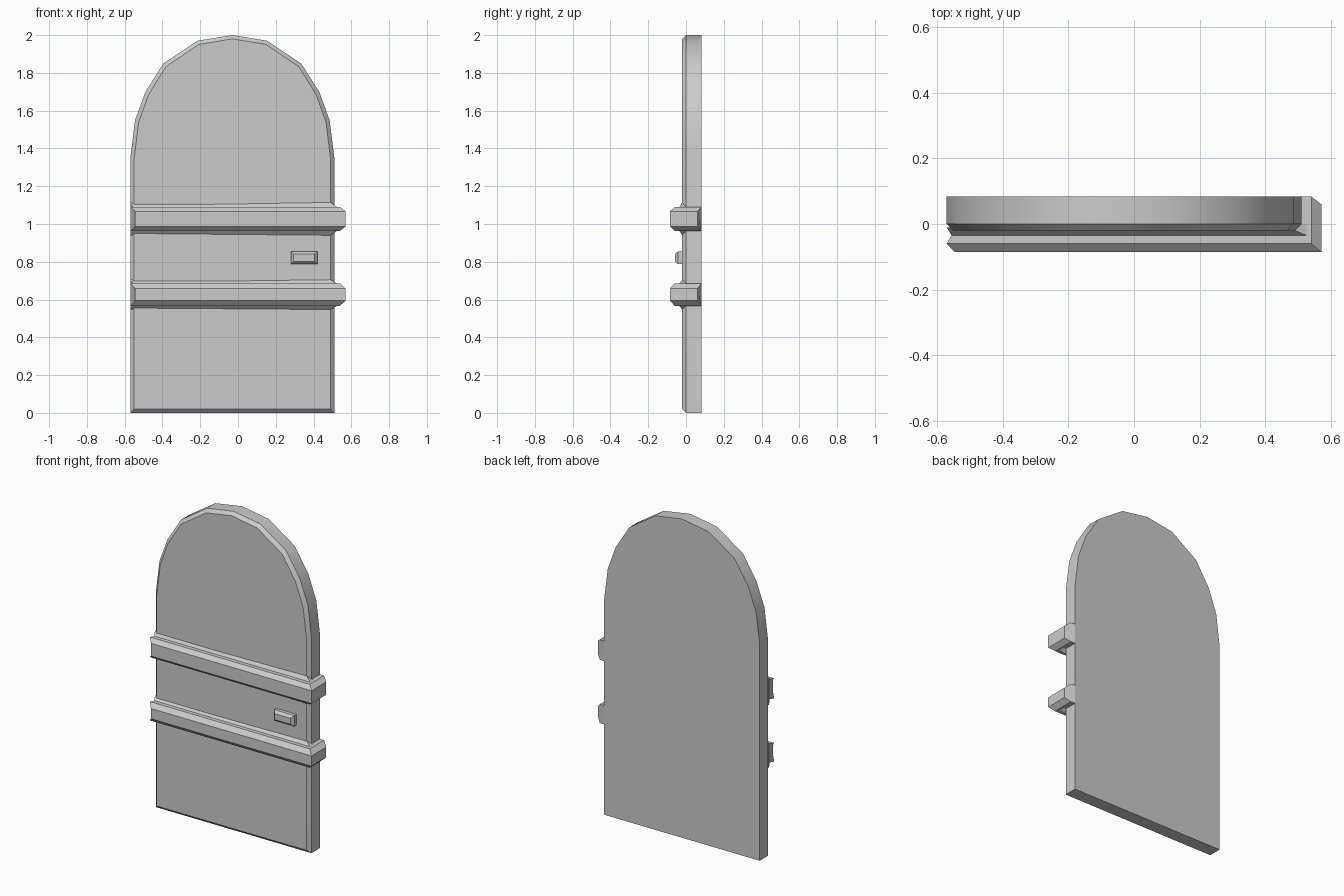
import bpy, bmesh, math

if "Cube" in bpy.data.objects:
    bpy.data.objects.remove(bpy.data.objects["Cube"])


def loft(name, rings):
    """Skin a list of equal-length vertex rings and cap both ends."""
    bm = bmesh.new()
    vs = [[bm.verts.new(p) for p in ring] for ring in rings]
    n = len(vs[0])
    for a, b in zip(vs, vs[1:]):
        for i in range(n):
            j = (i + 1) % n
            bm.faces.new((a[i], a[j], b[j], b[i]))
    bm.faces.new(vs[0])
    bm.faces.new(vs[-1])
    bmesh.ops.recalc_face_normals(bm, faces=bm.faces)
    me = bpy.data.meshes.new(name)
    bm.to_mesh(me)
    bm.free()
    ob = bpy.data.objects.new(name, me)
    bpy.context.collection.objects.link(ob)
    return ob


# Arched door slab, front edge chamfered
CX, BACK = -0.03, 0.083
half = [(0.54, 0), (0.54, 1.35), (0.515, 1.55), (0.46, 1.70), (0.365, 1.85), (0.185, 1.97)]
outline = half + [(0, 2.0)] + [(-x, z) for x, z in reversed(half)]


def slab_ring(y, inset):
    return [(CX + x * (1 - inset / 0.54), y, inset + z * (1 - inset)) for x, z in outline]


slab = loft("door_slab", [slab_ring(BACK, 0), slab_ring(0, 0), slab_ring(-0.02, 0.02)])
bpy.context.view_layer.objects.active = slab
slab.select_set(True)
bpy.ops.object.shade_smooth_by_angle(angle=math.radians(30))


# Bands that cross the front and wrap round the right edge to the back
def band(name, z, face_h, mid_h, flare_h):
    # each station: half profile from the slab outwards as (x, y, half height)
    stations = [
        [(-0.57, -0.01, flare_h), (-0.555, -0.035, mid_h), (-0.57, -0.06, mid_h), (-0.545, -0.085, face_h)],
        [(0.49, -0.02, flare_h), (0.525, -0.035, mid_h), (0.54, -0.06, mid_h), (0.57, -0.085, face_h)],
        [(0.51, 0, mid_h), (0.525, 0, mid_h), (0.54, 0, mid_h), (0.57, 0, face_h)],
        [(0.51, BACK, mid_h), (0.525, BACK, mid_h), (0.54, BACK, mid_h), (0.57, 0.06, face_h)],
    ]
    rings = [[(x, y, z + h) for x, y, h in s] + [(x, y, z - h) for x, y, h in reversed(s)]
             for s in stations]
    return loft(name, rings)


band("upper_band", 1.027, 0.04, 0.063, 0.087)
band("lower_band", 0.626, 0.032, 0.059, 0.079)


# Handle: small chamfered block
def handle_ring(y, inset):
    w, h = 0.07 - inset, 0.034 - inset
    return [(0.35 + sx * w, y, 0.821 + sz * h)
            for sx, sz in ((-1, -1), (1, -1), (1, 1), (-1, 1))]


loft("handle", [handle_ring(-0.015, 0), handle_ring(-0.042, 0), handle_ring(-0.058, 0.015)])
